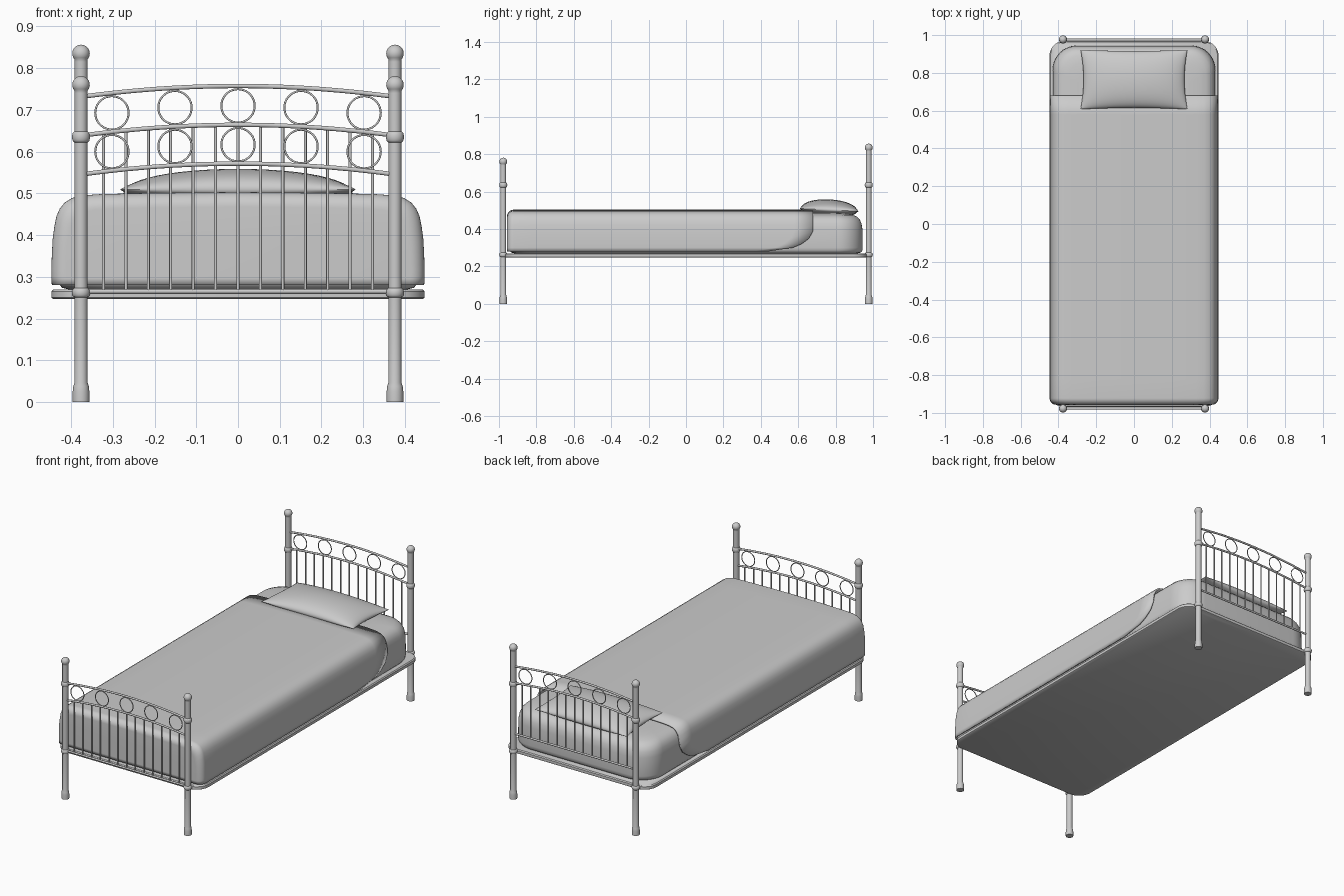
import bpy, bmesh, math

if "Cube" in bpy.data.objects:
    bpy.data.objects.remove(bpy.data.objects["Cube"])


def make(name, verts, faces):
    me = bpy.data.meshes.new(name)
    me.from_pydata(verts, [], faces)
    bm = bmesh.new()
    bm.from_mesh(me)
    bmesh.ops.remove_doubles(bm, verts=bm.verts, dist=1e-5)
    bmesh.ops.recalc_face_normals(bm, faces=bm.faces)
    bm.to_mesh(me)
    bm.free()
    ob = bpy.data.objects.new(name, me)
    bpy.context.collection.objects.link(ob)
    smooth(ob)
    return ob


def smooth(ob):
    bpy.ops.object.select_all(action='DESELECT')
    ob.select_set(True)
    bpy.context.view_layer.objects.active = ob
    bpy.ops.object.shade_smooth_by_angle(angle=math.radians(40))


def loft(name, rings, closed=True, caps=(True, True)):
    n = len(rings[0])
    verts = [p for r in rings for p in r]
    faces = []
    for i in range(len(rings) - 1):
        for j in range(n if closed else n - 1):
            k = (j + 1) % n
            faces.append((i*n + j, i*n + k, (i+1)*n + k, (i+1)*n + j))
    if caps[0]:
        faces.append(tuple(range(n)))
    if caps[1]:
        faces.append(tuple(range((len(rings) - 1) * n, len(rings) * n)))
    return make(name, verts, faces)


def lathe(name, profile, x, y, seg=24):
    angs = [2 * math.pi * i / seg for i in range(seg)]
    return loft(name, [[(x + r*math.cos(a), y + r*math.sin(a), z) for a in angs]
                       for r, z in profile])


def tube(name, paths, radius, cyclic=False):
    cu = bpy.data.curves.new(name, 'CURVE')
    cu.dimensions = '3D'
    cu.bevel_depth = radius
    cu.bevel_resolution = 3
    cu.use_fill_caps = True
    for path in paths:
        sp = cu.splines.new('POLY')
        sp.points.add(len(path) - 1)
        for p, co in zip(sp.points, path):
            p.co = (*co, 1)
        sp.use_cyclic_u = cyclic
    ob = bpy.data.objects.new(name, cu)
    bpy.context.collection.objects.link(ob)
    bpy.ops.object.select_all(action='DESELECT')
    ob.select_set(True)
    bpy.context.view_layer.objects.active = ob
    bpy.ops.object.convert(target='MESH')
    smooth(bpy.context.object)


def rounded(hx, hy, r, z, inset=0, seg=10):
    hx, hy, r = hx - inset, hy - inset, max(r - inset * 0.5, 0.01)
    pts = []
    for q, (sx, sy) in enumerate([(1, 1), (-1, 1), (-1, -1), (1, -1)]):
        for i in range(seg + 1):
            a = (q + i / seg) * math.pi / 2
            pts.append((sx*(hx - r) + r*math.cos(a), sy*(hy - r) + r*math.sin(a), z))
    return pts


def bulge(z, r, h, n=8):
    # rounded ring on a post
    return [(0.0155 + (r - 0.0155) * math.sin(math.pi * i / n),
             z - h * math.cos(math.pi * i / n)) for i in range(n + 1)]


PX, PY = 0.376, 0.977


def arch(x, end, rise=0.026):
    return end + rise * (1 - (x / PX) ** 2)


# head and foot ends: posts, arched rails, hoops and spindles
for end, y, ball_z, rail, spindle_low in (("head", PY, 0.835, 0.638, 0.36),
                                          ("foot", -PY, 0.76, 0.545, 0.265)):
    for side, s in (("left", -1), ("right", 1)):
        prof = [(0.02, 0), (0.02, 0.025), (0.0185, 0.038), (0.0155, 0.047)]
        prof += bulge(0.262, 0.0215, 0.011) + bulge(0.635, 0.0215, 0.013)
        prof.append((0.0155, ball_z - 0.02))
        prof += [(0.021 * math.cos(a), ball_z + 0.021 * math.sin(a))
                 for a in [math.radians(-42 + 13 * i) for i in range(11)]]
        lathe(f"{end}_post_{side}", prof, s * PX, y)
    xs = [-PX + PX * i / 16 for i in range(33)]
    tube(f"{end}_arched_rails",
         [[(x, y, arch(x, z)) for x in xs] for z in (rail, rail + 0.093)], 0.0055)
    tube(f"{end}_bottom_rail", [[(-PX, y, spindle_low), (PX, y, spindle_low)]], 0.0055)
    tube(f"{end}_hoops",
         [[(x + 0.04 * math.cos(t), y, arch(x, rail) + 0.0455 + 0.04 * math.sin(t))
           for t in [math.pi * k / 18 for k in range(36)]]
          for x in [0.151 * i for i in range(-2, 3)]], 0.0025, True)
    tube(f"{end}_spindles",
         [[(x, y, spindle_low), (x, y, arch(x, rail))]
          for x in [0.0537 * i for i in range(-6, 7)]], 0.0036)

# base platform
loft("base_platform", [rounded(0.447, 0.968, 0.075, z, d) for z, d in
                       [(0.247, 0.004), (0.25, 0), (0.265, 0), (0.27, 0.005)]])

# mattress
loft("mattress", [rounded(0.432, 0.945, 0.13, z, d) for z, d in
                  [(0.27, 0.025), (0.274, 0.01), (0.285, 0.002), (0.30, 0), (0.40, 0.002),
                   (0.43, 0.007), (0.45, 0.016), (0.465, 0.03), (0.474, 0.05),
                   (0.481, 0.085), (0.485, 0.14)]])

# blanket draped over the mattress, swept from foot to head
half = [(0.446, 0.28), (0.447, 0.30), (0.447, 0.32), (0.446, 0.35), (0.444, 0.39), (0.44, 0.42),
        (0.435, 0.445), (0.427, 0.463), (0.415, 0.478), (0.397, 0.489),
        (0.37, 0.495), (0.33, 0.498), (0.2, 0.501), (0.0, 0.503)]
section = half + [(-x, z) for x, z in half[-2::-1]]


def hem(z):
    t = max(0, min(1, (0.40 - z) / 0.12))
    return 0.68 - 0.24 * (1 - math.sqrt(1 - t * t))


stations = [(-0.957 + 0.035 * (1 - math.cos(a)), 0.035 * (1 - math.sin(a)))
            for a in [math.pi / 2 * i / 8 for i in range(9)]]
rings = [[(x * (0.447 - d) / 0.447, y, 0.28 + (z - 0.28) * (0.222 - d) / 0.222)
          for x, z in section] for y, d in stations]
y0 = stations[-1][0]
rings += [[(x, y0 + (hem(z) - y0) * i / 16, z) for x, z in section] for i in range(1, 17)]
blanket = loft("blanket", rings, closed=False, caps=(True, False))
mod = blanket.modifiers.new("thickness", 'SOLIDIFY')
mod.thickness = 0.009
mod.offset = -1

# pillow with pinched corners
N = 24
verts, faces = [], []
for side in (1, -1):
    base = len(verts)
    for i in range(N + 1):
        for j in range(N + 1):
            u, v = (-math.cos(math.pi * k / N) for k in (i, j))
            puff = max(0, (1 - u * u) * (1 - v * v)) ** 0.5
            h = 0.056 * puff if side > 0 else -0.026 * min(1, 1.5 * puff)
            verts.append((0.283 * u * (1 - 0.055 * (1 - v * v) * u * u),
                          0.765 + 0.157 * v * (1 - 0.04 * (1 - u * u) * v * v),
                          0.502 - 0.007 * v + h))
    for i in range(N):
        for j in range(N):
            a = base + i * (N + 1) + j
            faces.append((a, a + 1, a + N + 2, a + N + 1))
make("pillow", verts, faces)
